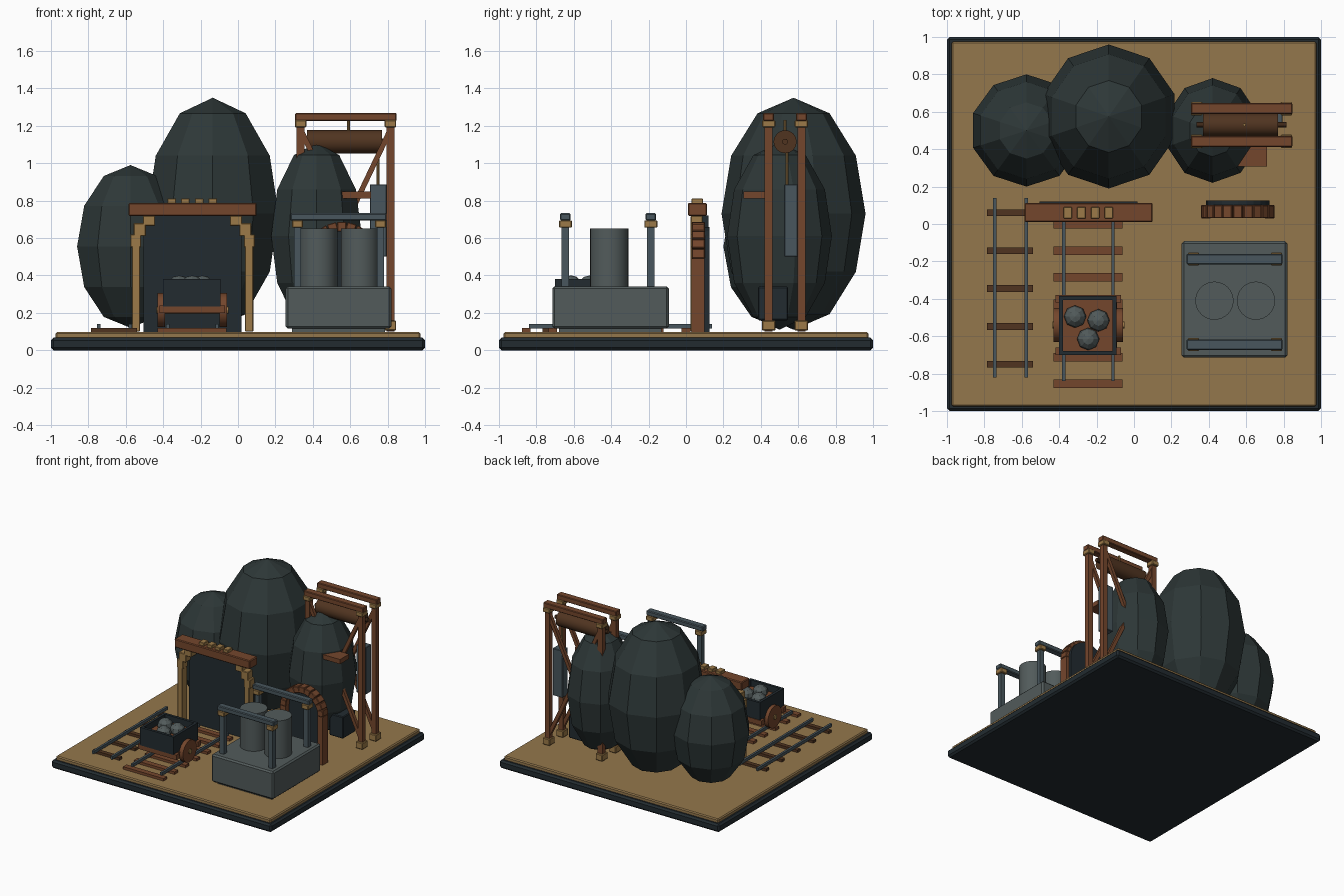
import bpy, bmesh
from math import pi, sin, cos
from mathutils import Vector, Matrix

if "Cube" in bpy.data.objects:
    bpy.data.objects.remove(bpy.data.objects["Cube"])


def mat(name, r, g, b):
    """Flat material from sRGB bytes."""
    col = [(v / 255 / 12.92) if v < 11 else ((v / 255 + 0.055) / 1.055) ** 2.4 for v in (r, g, b)] + [1]
    m = bpy.data.materials.new(name)
    m.use_nodes = True
    m.diffuse_color = col
    bsdf = m.node_tree.nodes["Principled BSDF"]
    bsdf.inputs["Base Color"].default_value = col
    bsdf.inputs["Roughness"].default_value = 0.9
    return m


SAND = mat("sand", 148, 119, 76)
TIMBER = mat("pale timber", 156, 122, 72)
BROWN = mat("brown wood", 116, 70, 44)
DARKWOOD = mat("dark wood", 80, 52, 32)
STONE = mat("grey stone", 82, 91, 91)
IRON = mat("blue grey iron", 72, 86, 93)
ROCK = mat("dark rock", 45, 55, 55)
BLACK = mat("black iron", 34, 43, 48)


def finish(name, bm, material, bevel=0):
    me = bpy.data.meshes.new(name)
    bm.to_mesh(me)
    bm.free()
    ob = bpy.data.objects.new(name, me)
    bpy.context.scene.collection.objects.link(ob)
    me.materials.append(material)
    if bevel:
        mod = ob.modifiers.new("bevel", "BEVEL")
        mod.width = bevel
        mod.segments = 1
    return ob


def box(name, x, y, z, material, bevel=0):
    """Box from its (min, max) range on each axis."""
    bm = bmesh.new()
    bmesh.ops.create_cube(bm, size=1)
    for v in bm.verts:
        v.co = Vector([(r[0] + r[1]) / 2 + c * (r[1] - r[0]) for r, c in zip((x, y, z), v.co)])
    return finish(name, bm, material, bevel)


def around(c, half):
    return (c - half, c + half)


def rod(name, a, b, radius, material, sides=24):
    """Cylinder between two points; four sides make a square bar."""
    a, b = Vector(a), Vector(b)
    d = b - a
    bm = bmesh.new()
    bmesh.ops.create_cone(bm, cap_ends=True, segments=sides, radius1=radius, radius2=radius, depth=d.length)
    spin = Matrix.Rotation(pi / 4, 4, "Z") if sides == 4 else Matrix()
    bm.transform(Matrix.Translation((a + b) / 2) @ d.to_track_quat("Z", "Y").to_matrix().to_4x4() @ spin)
    ob = finish(name, bm, material)
    if sides > 8:
        bpy.context.view_layer.objects.active = ob
        ob.select_set(True)
        bpy.ops.object.shade_smooth_by_angle()
        ob.select_set(False)
    return ob


def boulder(name, centre, size, material, segments=10, rings=6):
    bm = bmesh.new()
    bmesh.ops.create_uvsphere(bm, u_segments=segments, v_segments=rings, radius=1)
    bm.transform(Matrix.Translation(centre) @ Matrix.Diagonal((*size, 1)))
    return finish(name, bm, material)


# Ground
box("base_plate", (-1, 1), (-1, 1), (0, 0.067), BLACK, 0.014)
box("sand_ground", (-0.975, 0.975), (-0.975, 0.975), (0.06, 0.097), SAND, 0.008)

# Hill of three boulders
boulder("hill_middle", (-0.135, 0.575, 0.73), (0.37, 0.385, 0.62), ROCK)
boulder("hill_left", (-0.575, 0.5, 0.555), (0.3, 0.3, 0.435), ROCK)
boulder("hill_right", (0.42, 0.5, 0.61), (0.255, 0.28, 0.5), ROCK)


# Tracks
def track(name, rails, y, tie_x, ties, half, material):
    for t in ties:
        box(name + "_tie", tie_x, around(t, half), (0.097, 0.118), material)
    for r in rails:
        box(name + "_rail", around(r, 0.009), y, (0.116, 0.14), IRON)


track("side_track", (-0.745, -0.577), (-0.82, 0.14), (-0.785, -0.54),
      [0.06 - 0.2025 * i for i in range(5)], 0.018, DARKWOOD)
track("main_track", (-0.376, -0.112), (-0.84, 0.03), (-0.43, -0.062),
      [-0.855 + 0.1425 * i for i in range(7)], 0.023, BROWN)

# Mine entrance: stepped timber posts mirrored about its middle
MID = -0.243
for s in (-1, 1):
    for part, inner, outer, z in (("post", 0.28, 0.325, (0.1, 0.56)), ("low_corbel", 0.275, 0.333, (0.55, 0.62)),
                                  ("mid_corbel", 0.25, 0.315, (0.61, 0.68)), ("top_corbel", 0.2, 0.265, (0.665, 0.72))):
        box("entrance_" + part, sorted((MID + s * inner, MID + s * outer)), (0.025, 0.09), z, TIMBER, 0.004)
box("entrance_beam", (-0.585, 0.1), (0.01, 0.112), (0.718, 0.788), BROWN, 0.006)
box("entrance_darkness", (-0.505, 0.02), (0.085, 0.12), (0.097, 0.72), BLACK)
for i in range(4):
    box("beam_block", around(-0.354 + 0.073 * i, 0.023), (0.03, 0.09), (0.77, 0.812), TIMBER, 0.003)

# Mine cart: open tub made of a floor and four walls
box("cart_floor", (-0.39, -0.1), (-0.69, -0.395), (0.235, 0.33), BROWN)
for x in (-0.39, -0.105):
    box("cart_side", around(x, 0.011), (-0.7, -0.385), (0.235, 0.382), BLACK)
for y in (-0.69, -0.395):
    box("cart_end", (-0.4, -0.094), around(y, 0.011), (0.235, 0.382), BLACK)
box("cart_frame", (-0.4, -0.09), (-0.69, -0.395), (0.2, 0.24), BROWN, 0.004)
for y in (-0.68, -0.4):
    box("cart_bumper", (-0.42, -0.07), around(y, 0.02), (0.2, 0.24), BROWN)
rod("cart_axle", (-0.437, -0.54, 0.215), (-0.052, -0.54, 0.215), 0.02, TIMBER, 12)
for x in (-0.41, -0.08):
    rod("cart_wheel", (x - 0.02, -0.54, 0.215), (x + 0.02, -0.54, 0.215), 0.09, BROWN, 16)
for x, y in ((-0.315, -0.495), (-0.19, -0.515), (-0.245, -0.615)):
    boulder("ore_lump", (x, y, 0.345), (0.06, 0.06, 0.055), STONE, 8, 6)

# Tank platform
box("tank_platform", (0.255, 0.82), (-0.715, -0.092), (0.115, 0.342), STONE, 0.012)
box("platform_foot", (0.29, 0.785), (-0.68, -0.13), (0.09, 0.12), STONE)
for x in (0.43, 0.652):
    rod("tank", (x, -0.41, 0.33), (x, -0.41, 0.652), 0.102, STONE, 32)
for y in (-0.645, -0.188):
    for x in (0.318, 0.762):
        box("rack_post", around(x, 0.019), around(y, 0.02), (0.33, 0.67), IRON)
        box("rack_cap", around(x, 0.03), around(y, 0.035), (0.655, 0.695), TIMBER, 0.005)
    box("rack_beam", (0.28, 0.795), around(y, 0.028), (0.693, 0.733), IRON, 0.006)

# Small side gate: pillars, ring of arch blocks and a dark panel
GX, GZ, GR = 0.555, 0.49, 0.17
for s in (-1, 1):
    box("gate_pillar", around(GX + s * GR, 0.024), (0.03, 0.1), (0.097, GZ), BROWN)
for i in range(11):
    a = pi * (i + 0.5) / 11
    block = box("gate_arch_block", (-0.026, 0.026), (-0.035, 0.035), (-0.025, 0.025), BROWN, 0.004)
    block.location = (GX + GR * cos(a), 0.066, GZ + GR * sin(a))
    block.rotation_euler = (0, -a, 0)
bm = bmesh.new()
outline = [(GX - GR, 0.097), (GX + GR, 0.097)]
outline += [(GX + GR * cos(pi * i / 12), GZ + GR * sin(pi * i / 12)) for i in range(13)]
face = bm.faces.new([bm.verts.new((x, 0.08, z)) for x, z in outline])
back = bmesh.ops.extrude_face_region(bm, geom=[face])["geom"]
bmesh.ops.translate(bm, vec=(0, 0.045, 0), verts=[v for v in back if isinstance(v, bmesh.types.BMVert)])
bmesh.ops.recalc_face_normals(bm, faces=bm.faces)
finish("gate_panel", bm, BLACK)

# Hoist tower with crossed braces
for y in (0.442, 0.617):
    for x in (0.335, 0.815):
        box("tower_post", around(x, 0.021), around(y, 0.021), (0.1, 1.23), BROWN)
        for z in ((0.105, 0.16), (1.192, 1.23)):
            box("tower_cap", around(x, 0.031), around(y, 0.036), z, TIMBER, 0.005)
    box("tower_beam", (0.305, 0.848), around(y, 0.029), (1.225, 1.268), BROWN, 0.005)
    for low, high in ((0.335, 0.815), (0.815, 0.335)):
        rod("tower_brace", (low, y, 0.17), (high, y, 1.18), 0.02, BROWN, 4)

# Winding drum, ropes and loads
rod("drum", (0.37, 0.53, 1.115), (0.77, 0.53, 1.115), 0.062, DARKWOOD, 16)
rod("drum_axle", (0.335, 0.53, 1.115), (0.815, 0.53, 1.115), 0.016, DARKWOOD, 10)
rod("hanging_rope", (0.59, 0.53, 1.1), (0.59, 0.53, 1.23), 0.008, TIMBER, 8)
rod("load_rope", (0.748, 0.54, 0.88), (0.748, 0.54, 1.1), 0.008, TIMBER, 8)
box("counterweight", (0.705, 0.795), (0.525, 0.597), (0.5, 0.887), IRON, 0.004)
box("tower_shelf", (0.54, 0.712), (0.308, 0.425), (0.812, 0.85), BROWN)
box("ore_bucket", (0.56, 0.685), (0.385, 0.545), (0.16, 0.34), BLACK, 0.006)
